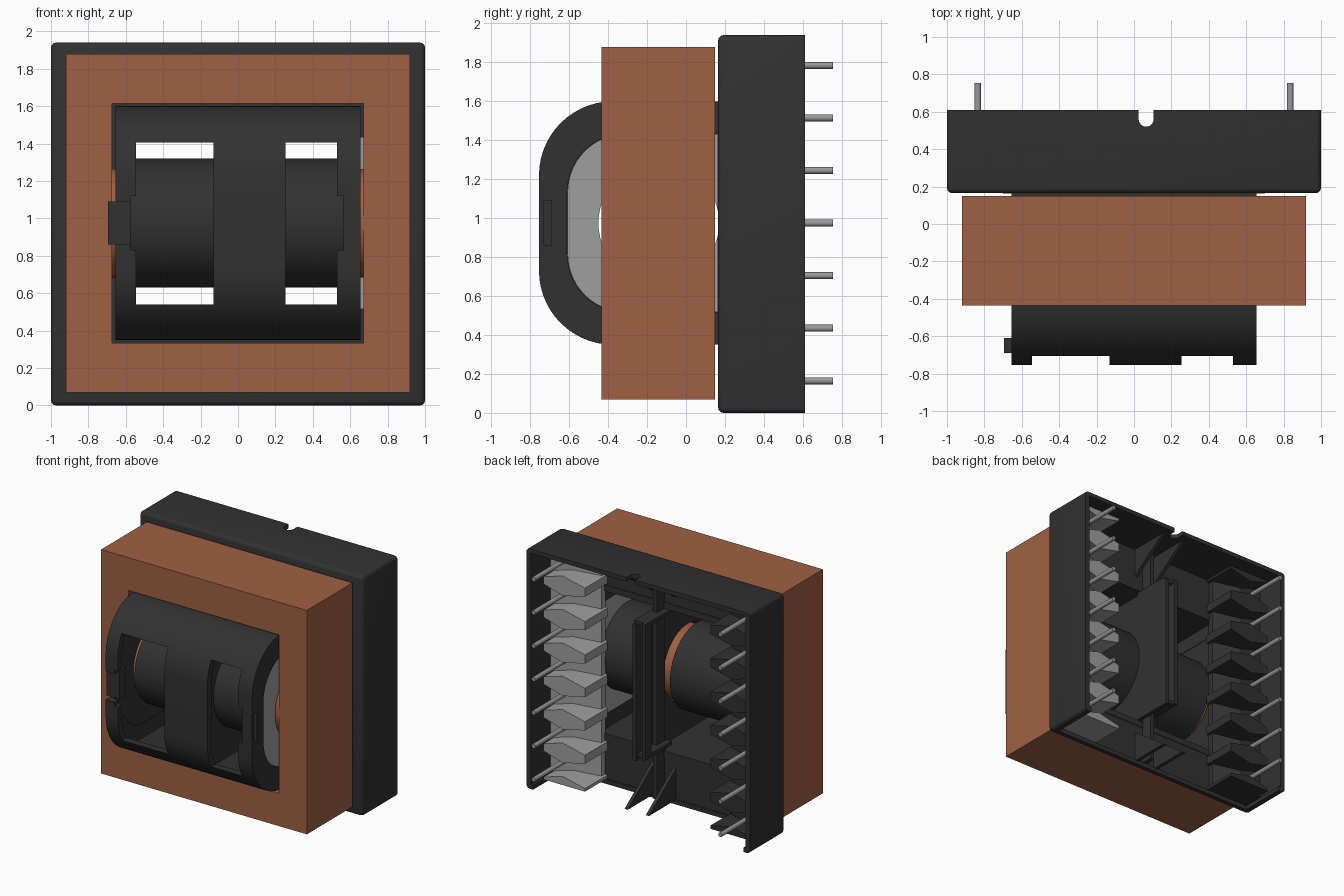
import bpy, bmesh, math

if "Cube" in bpy.data.objects:
    bpy.data.objects.remove(bpy.data.objects["Cube"], do_unlink=True)

ZC, YC = 0.975, -0.14   # winding axis height and depth


def material(name, rgb, rough=0.6):
    m = bpy.data.materials.new(name)
    m.use_nodes = True
    m.diffuse_color = (*rgb, 1)
    b = next(n for n in m.node_tree.nodes if n.type == 'BSDF_PRINCIPLED')
    b.inputs["Base Color"].default_value = (*rgb, 1)
    b.inputs["Roughness"].default_value = rough
    return m


BLACK = material("black plastic", (0.031, 0.031, 0.031))
BROWN = material("brown ferrite", (0.345, 0.119, 0.056))
GRAY = material("gray plastic", (0.345, 0.345, 0.345))
METAL = material("pin metal", (0.32, 0.32, 0.32))


def prism(name, pts, axis, a, b, mat=None):
    """Extrude a profile along x (points are y,z), y (x,z) or z (x,y)."""
    put = {'x': lambda p, t: (t, p[0], p[1]),
           'y': lambda p, t: (p[0], t, p[1]),
           'z': lambda p, t: (p[0], p[1], t)}[axis]
    bm = bmesh.new()
    lo = [bm.verts.new(put(p, a)) for p in pts]
    hi = [bm.verts.new(put(p, b)) for p in pts]
    n = len(pts)
    bm.faces.new(lo)
    bm.faces.new(hi)
    for i in range(n):
        bm.faces.new((lo[i], lo[(i + 1) % n], hi[(i + 1) % n], hi[i]))
    bmesh.ops.recalc_face_normals(bm, faces=bm.faces[:])
    me = bpy.data.meshes.new(name)
    bm.to_mesh(me)
    bm.free()
    ob = bpy.data.objects.new(name, me)
    bpy.context.collection.objects.link(ob)
    if mat:
        me.materials.append(mat)
    return ob


def box(name, x0, x1, y0, y1, z0, z1, mat=None):
    return prism(name, [(x0, y0), (x1, y0), (x1, y1), (x0, y1)], 'z', z0, z1, mat)


def circle(cx, cy, r, n=48):
    return [(cx + r * math.cos(2 * math.pi * i / n),
             cy + r * math.sin(2 * math.pi * i / n)) for i in range(n)]


def d_shape(front, half, r, back, n=14):
    """Side profile: flat back, two large rounded corners at the front."""
    pts = [(back, ZC - half)]
    for zc, start in ((ZC - half + r, 270), (ZC + half - r, 180)):
        for i in range(n + 1):
            a = math.radians(start - 90 * i / n)
            pts.append((front + r + r * math.cos(a), zc + r * math.sin(a)))
    return pts + [(back, ZC + half)]


def apply(ob, mod):
    with bpy.context.temp_override(object=ob, active_object=ob, selected_objects=[ob]):
        bpy.ops.object.modifier_apply(modifier=mod.name)


def cut(ob, *cutters):
    for c in cutters:
        c.hide_render = True
        m = ob.modifiers.new("cut", 'BOOLEAN')
        m.operation = 'DIFFERENCE'
        m.solver = 'EXACT'
        m.object = c
        apply(ob, m)
        bpy.data.objects.remove(c, do_unlink=True)


def bore():
    return prism("bore", circle(YC, ZC, 0.31), 'x', -1.2, 1.2)


# Ferrite frame with its round centre leg
frame = box("core_frame", -0.92, 0.92, -0.435, 0.15, 0.07, 1.88, BROWN)
cut(frame, box("c", -0.675, 0.67, -1, 1, 0.335, 1.615))
prism("core_leg", circle(YC, ZC, 0.29), 'x', -0.7, 0.7, BROWN)

# Base housing: sharp rear rim, open at the back and along most of its underside
base = box("base_housing", -1, 1, 0.165, 0.75, 0.0, 1.94, BLACK)
bev = base.modifiers.new("bevel", 'BEVEL')
bev.width, bev.segments = 0.028, 3
apply(base, bev)
cut(base, box("c", -2, 2, 0.61, 2, -1, 3),
    box("c", -0.96, 0.96, 0.205, 1, 0.035, 1.905),
    box("c", -0.94, 0.94, 0.22, 1, -0.1, 0.06),
    box("c", -0.65, 0.65, 0, 1, 0.355, 1.595),
    box("c", 0.025, 0.105, 0.56, 0.8, 1.8, 2.1),
    prism("c", circle(0.065, 0.56, 0.04, 24), 'z', 1.8, 2.1))

# Winding cover: rounded shell with end rims and two front windows
cover = prism("winding_cover", d_shape(-0.755, 0.625, 0.38, 0.21), 'x', -0.655, 0.655, BLACK)
cut(cover, prism("c", d_shape(-0.705, 0.575, 0.33, 0.4), 'x', -0.62, 0.62),
    prism("c", d_shape(-0.61, 0.46, 0.3, 0.4), 'x', -1, 1),
    box("c", -0.545, -0.13, -1, -0.45, 0.54, 1.405),
    box("c", 0.255, 0.53, -1, -0.45, 0.54, 1.405),
    box("c", -0.575, -0.5, -1, -0.5, 0.83, 1.12),
    box("c", 0.5, 0.565, -1, -0.5, 0.83, 1.12),
    box("c", -0.8, -0.5, -1, -0.69, 0.86, 1.09),
    box("c", 0.5, 0.8, -0.73, -0.69, 0.86, 1.09))
box("right_latch_tab", -0.695, -0.575, -0.69, -0.61, 0.86, 1.09, BLACK)
box("left_latch_tab", 0.57, 0.61, -0.735, -0.65, 0.86, 1.09, BLACK)

# Hollow bobbin tubes on either side of the centre gap
for name, a, b in (("left_tube", 0.12, 0.64), ("right_tube", -0.585, 0.0)):
    cut(prism(name, circle(YC, ZC, 0.345, 64), 'x', a, b, BLACK), bore())

# End flanges, each with a strip that joins the base
for side, s, mat in (("left", 1, GRAY), ("right", -1, BLACK)):
    a, b = sorted((s * 0.622, s * 0.648))
    cut(prism(f"{side}_end_flange", d_shape(-0.608, 0.458, 0.3, 0.21), 'x', a, b, mat), bore())
    a, b = sorted((s * 0.63, s * 0.7))
    cut(box(f"{side}_flange_strip", a, b, 0.163, 0.215, ZC - 0.458, ZC + 0.458, mat), bore())

# Dividing plate between the windings, with a rear bar and a full-height rib
cut(prism("divider_plate", d_shape(-0.7, 0.55, 0.33, 0.52), 'x', 0.085, 0.115, BLACK), bore())
box("divider_bar", 0.0, 0.03, 0.44, 0.52, 0.45, 1.55, BLACK)
box("divider_rib", 0.05, 0.085, 0.2, 0.3, 0.04, 1.905, BLACK)
for i, z in enumerate((0.45, 1.52)):
    box(f"divider_bridge_{i + 1}", 0.0, 0.115, 0.18, 0.5, z, z + 0.03, BLACK)

# Triangular gussets above and below the dividers
for i, x in enumerate((0.15, -0.04)):
    for name, z, tip in (("lower", 0.03, 0.3), ("upper", 1.91, 1.65)):
        prism(f"{name}_gusset_{i + 1}", [(0.18, z), (0.55, z), (0.18, tip)], 'x',
              x - 0.014, x + 0.014, BLACK)

# Terminal strips with tapered teeth, and seven pins on each side
PITCH = 0.27
for side, s, mat in (("left", 1, GRAY), ("right", -1, BLACK)):
    strip = [(0.962, 0.2), (0.962, 0.36), (0.76, 0.36), (0.58, 0.25), (0.58, 0.2)]
    prism(f"{side}_terminal_strip", [(s * x, y) for x, y in strip], 'z', 0.05, 1.89, mat)
    for i in range(8):
        z = ZC + (i - 3.5) * PITCH
        tooth = [(0.93, z - 0.03), (0.76, z - 0.08), (0.56, z - 0.035),
                 (0.56, z + 0.035), (0.76, z + 0.08), (0.93, z + 0.03)]
        # the end teeth stop at the housing walls
        prism(f"{side}_tooth_{i + 1}", [(s * x, min(max(zz, 0.04), 1.91)) for x, zz in tooth],
              'y', 0.2, 0.49, mat)
    for i in range(7):
        prism(f"{side}_pin_{i + 1}", circle(s * 0.835, ZC + (i - 3) * PITCH, 0.018, 16),
              'y', 0.3, 0.755, METAL)

# Smooth the round surfaces and keep hard edges crisp
bpy.ops.object.select_all(action='DESELECT')
for ob in bpy.context.scene.objects:
    if ob.type == 'MESH':
        ob.select_set(True)
        bpy.context.view_layer.objects.active = ob
bpy.ops.object.shade_smooth_by_angle(angle=math.radians(30))
